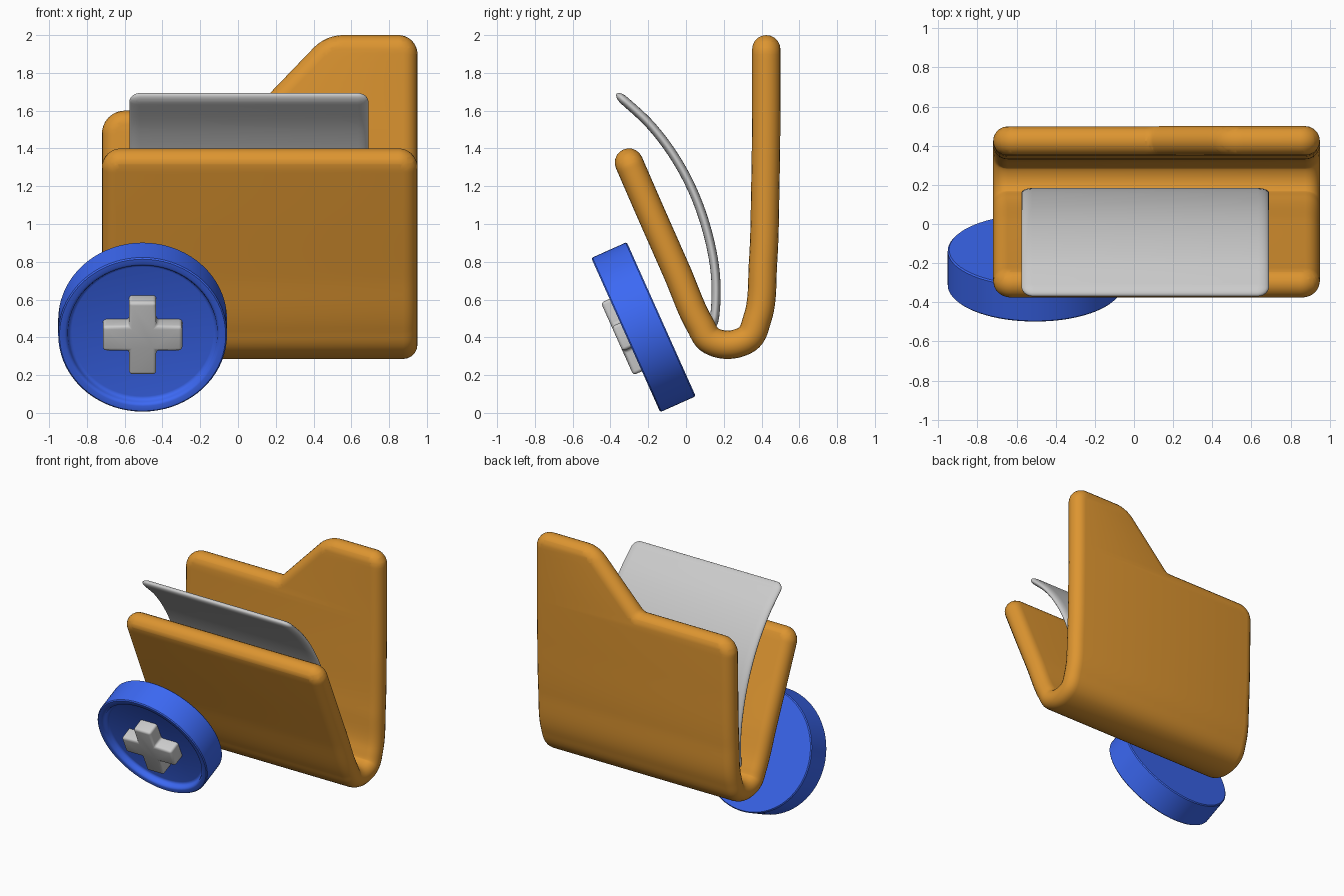
import bpy, bmesh, math
from mathutils import Vector

if "Cube" in bpy.data.objects:
    bpy.data.objects.remove(bpy.data.objects["Cube"])


def finish(name, bm, color=None):
    bmesh.ops.recalc_face_normals(bm, faces=bm.faces[:])
    me = bpy.data.meshes.new(name)
    bm.to_mesh(me)
    bm.free()
    ob = bpy.data.objects.new(name, me)
    bpy.context.collection.objects.link(ob)
    if color:
        mat = bpy.data.materials.new(name + "_colour")
        mat.diffuse_color = (*color, 1)
        mat.use_nodes = True
        mat.node_tree.nodes["Principled BSDF"].inputs["Base Color"].default_value = mat.diffuse_color
        me.materials.append(mat)
    return ob


def fillet(corners, seg=9):
    """Round a polygon given as (x, y, radius)."""
    out, n = [], len(corners)
    for i, (x, y, r) in enumerate(corners):
        p = Vector((x, y))
        a = (Vector(corners[i - 1][:2]) - p).normalized()
        b = (Vector(corners[(i + 1) % n][:2]) - p).normalized()
        half = a.angle(b) / 2
        c = p + (a + b).normalized() * (r / math.sin(half))
        v0 = p + a * (r / math.tan(half)) - c
        v1 = p + b * (r / math.tan(half)) - c
        for k in range(seg):
            out.append(c + v0.lerp(v1, k / (seg - 1)).normalized() * r)
    return out


def inset(pts, d):
    """Move a counter-clockwise outline inward by d."""
    out, n = [], len(pts)
    for i, p in enumerate(pts):
        t0 = (p - pts[i - 1]).normalized()
        t1 = (pts[(i + 1) % n] - p).normalized()
        n0, n1 = Vector((-t0.y, t0.x)), Vector((-t1.y, t1.x))
        m = (n0 + n1).normalized()
        out.append(p + m * (d / m.dot(n0)))
    return out


def smooth_path(pts, seg=12):
    """Catmull-Rom curve with running length."""
    P = [Vector(p) for p in pts]
    P = [2 * P[0] - P[1]] + P + [2 * P[-1] - P[-2]]
    out = []
    for i in range(1, len(P) - 2):
        a, b, c, d = P[i - 1:i + 3]
        # chord-limited tangents keep uneven spacing smooth
        l0, l1, l2 = (b - a).length, (c - b).length, (d - c).length
        m1 = ((b - a) / l0 * l1 + (c - b) / l1 * l0) / (l0 + l1) * l1
        m2 = ((c - b) / l1 * l2 + (d - c) / l2 * l1) / (l1 + l2) * l1
        for k in range(seg):
            t = k / seg
            out.append(b * (2*t**3 - 3*t*t + 1) + m1 * (t**3 - 2*t*t + t)
                       + c * (3*t*t - 2*t**3) + m2 * (t**3 - t*t))
    out.append(P[-2])
    s = [0]
    for a, b in zip(out, out[1:]):
        s.append(s[-1] + (b - a).length)
    return out, s


def bent_sheet(name, path, outline, half, edge, color=None):
    """Round-edged flat sheet, sliced and then bent along a side-view path."""
    pts, S = path
    bm = bmesh.new()
    rings = []
    for k in range(11):
        t = math.pi * (k / 10 - 0.5)
        ring = inset(outline, edge * (1 - math.cos(t)))
        rings.append([bm.verts.new((p.x, p.y, half * math.sin(t))) for p in ring])
    n = len(outline)
    for r0, r1 in zip(rings, rings[1:]):
        for i in range(n):
            j = (i + 1) % n
            bm.faces.new((r0[i], r0[j], r1[j], r1[i]))
    bm.faces.new(rings[0])
    bm.faces.new(rings[-1])
    last = 0
    for s in S[1:-1]:
        if s - last > 0.012:
            last = s
            bmesh.ops.bisect_plane(bm, geom=bm.verts[:] + bm.edges[:] + bm.faces[:],
                                   dist=1e-5, plane_co=(0, s, 0), plane_no=(0, 1, 0))
    # tangents at path points, interpolated for each vertex
    T = [(pts[min(i + 1, len(pts) - 1)] - pts[max(i - 1, 0)]).normalized()
         for i in range(len(pts))]
    for v in bm.verts:
        x, s, h = v.co
        i = 0
        while i < len(S) - 2 and S[i + 1] < s:
            i += 1
        f = (s - S[i]) / (S[i + 1] - S[i])
        p = pts[i].lerp(pts[i + 1], f)
        t = T[i].lerp(T[i + 1], f).normalized()
        v.co = (x, p.x - t.y * h, p.y + t.x * h)
    return finish(name, bm, color)


ORANGE, BLUE = (0.72, 0.30, 0.03), (0.045, 0.14, 0.9)

# folder: front flap, rounded fold and tabbed back panel in one sheet
path = smooth_path([(-0.332, 1.394), (-0.2, 1.09), (-0.05, 0.75), (0.075, 0.465),
                    (0.122, 0.39), (0.18, 0.365), (0.26, 0.365), (0.335, 0.4),
                    (0.378, 0.5), (0.408, 0.8), (0.42, 1.2), (0.425, 1.6), (0.425, 2.0)])
L = path[1][-1]
bent_sheet("folder", path, fillet([
    (-0.72, 0, 0.1), (0.95, 0, 0.1), (0.95, L, 0.1), (0.465, L, 0.22),
    (0.08, L - 0.4, 0.06), (-0.72, L - 0.4, 0.12)]), 0.075, 0.075, ORANGE)

# curled paper sheet
path = smooth_path([(-0.367, 1.69), (-0.18, 1.515), (-0.01, 1.27), (0.11, 0.97),
                    (0.158, 0.7), (0.158, 0.58), (0.145, 0.45)], 7)
L = path[1][-1]
bent_sheet("paper", path, fillet([(-0.575, 0, 0.06), (0.69, 0, 0.06),
                                  (0.69, L, 0.06), (-0.575, L, 0.06)]), 0.024, 0.055)

# round badge with recessed face, revolved
bm = bmesh.new()
profile = [(0, -0.103), (0.44, -0.103), (0.447, -0.096), (0.447, 0.096), (0.44, 0.103),
           (0.412, 0.103), (0.402, 0.098), (0.396, 0.085), (0.394, 0.07),
           (0.386, 0.06), (0.375, 0.057), (0, 0.057)]
vs = [bm.verts.new((r, 0, z)) for r, z in profile]
es = [bm.edges.new(e) for e in zip(vs, vs[1:])]
bmesh.ops.spin(bm, geom=vs + es, axis=(0, 0, 1), cent=(0, 0, 0),
               angle=2 * math.pi, steps=72, use_duplicate=False)
bmesh.ops.remove_doubles(bm, verts=bm.verts[:], dist=1e-4)
badge = finish("badge", bm, BLUE)

# plus sign on the badge
bm = bmesh.new()
a, w = 0.21, 0.072
quarter = [(a, -w), (a, w), (w, w)]
ring = []
for k in range(4):
    c, s = round(math.cos(k * math.pi / 2)), round(math.sin(k * math.pi / 2))
    ring += [bm.verts.new((x * c - y * s, x * s + y * c, 0.04)) for x, y in quarter]
face = bm.faces.new(ring)
top = bmesh.ops.extrude_face_region(bm, geom=[face])["geom"]
bmesh.ops.translate(bm, vec=(0, 0, 0.113),
                    verts=[v for v in top if isinstance(v, bmesh.types.BMVert)])
bmesh.ops.recalc_face_normals(bm, faces=bm.faces[:])
bmesh.ops.bevel(bm, geom=bm.edges[:], offset=0.018, segments=4, profile=0.5,
                affect='EDGES')
plus = finish("plus_sign", bm)

for ob in (badge, plus):
    ob.location = (-0.505, -0.225, 0.454)
    ob.rotation_euler = (math.radians(114.1), 0, 0)

for ob in bpy.context.collection.objects:
    ob.select_set(True)
    bpy.context.view_layer.objects.active = ob
bpy.ops.object.shade_smooth_by_angle(angle=math.radians(40))
